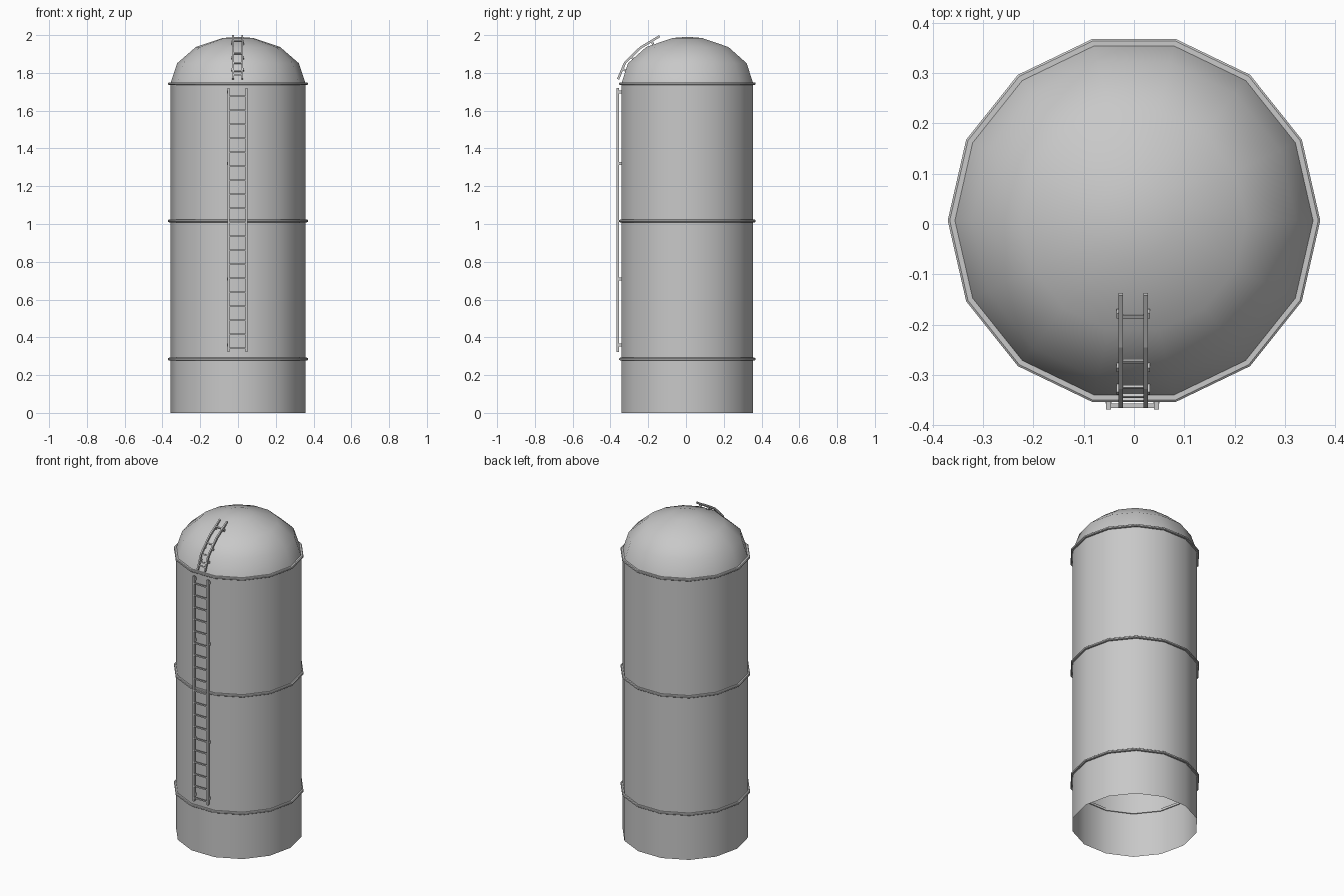
import bpy, bmesh, math
from mathutils import Vector

cube = bpy.data.objects.get("Cube")
if cube:
    bpy.data.objects.remove(cube, do_unlink=True)

SIDES = 14
RADIUS = 0.358
CENTRE_Y = 0.007
DOME_BASE = 1.743
DOME_HEIGHT = 0.248

steel = bpy.data.materials.new("grey steel")
steel.use_nodes = True
grey = (0.58, 0.58, 0.58, 1)
steel.diffuse_color = grey
steel.node_tree.nodes["Principled BSDF"].inputs["Base Color"].default_value = grey


def finish(name, bm, smooth=None):
    bmesh.ops.remove_doubles(bm, verts=bm.verts, dist=1e-5)
    mesh = bpy.data.meshes.new(name)
    bm.to_mesh(mesh)
    bm.free()
    mesh.materials.append(steel)
    obj = bpy.data.objects.new(name, mesh)
    bpy.context.collection.objects.link(obj)
    if smooth:
        bpy.ops.object.select_all(action="DESELECT")
        obj.select_set(True)
        bpy.context.view_layer.objects.active = obj
        bpy.ops.object.shade_smooth_by_angle(angle=math.radians(smooth))
    return obj


def lathe(name, profile, smooth, closed=False):
    """Spin an (r, z) profile around the silo axis."""
    bm = bmesh.new()
    verts = [bm.verts.new((r, CENTRE_Y, z)) for r, z in profile]
    edges = [bm.edges.new(pair) for pair in zip(verts, verts[1:])]
    if closed:
        edges.append(bm.edges.new((verts[-1], verts[0])))
    bmesh.ops.spin(bm, geom=verts + edges, cent=(0, CENTRE_Y, 0), axis=(0, 0, 1),
                   angle=math.tau, steps=SIDES)
    bmesh.ops.remove_doubles(bm, verts=bm.verts, dist=1e-5)
    bmesh.ops.recalc_face_normals(bm, faces=bm.faces)
    # Open shells must face away from the axis
    if not closed:
        face = next(iter(bm.faces))
        if face.normal.dot(face.calc_center_median() - Vector((0, CENTRE_Y, 1))) < 0:
            bmesh.ops.reverse_faces(bm, faces=bm.faces)
    return finish(name, bm, smooth)


def prism(bm, outline, x0, x1):
    """Extrude a (y, z) outline from x0 to x1."""
    a = [bm.verts.new((x0, y, z)) for y, z in outline]
    b = [bm.verts.new((x1, y, z)) for y, z in outline]
    faces = [bm.faces.new(a), bm.faces.new(b)]
    for i in range(len(a)):
        j = (i + 1) % len(a)
        faces.append(bm.faces.new((a[i], a[j], b[j], b[i])))
    bmesh.ops.recalc_face_normals(bm, faces=faces)


def bar(bm, x0, x1, y, z, dy, dz, tilt=0.0):
    """Box along x with its section tilted in the side plane."""
    c, s = math.cos(tilt), math.sin(tilt)
    corners = [(-dy, -dz), (dy, -dz), (dy, dz), (-dy, dz)]
    prism(bm, [(y + u * c - v * s, z + u * s + v * c) for u, v in corners], x0, x1)


# Open-bottomed wall and domed roof
lathe("silo_wall", [(RADIUS, 0), (RADIUS, DOME_BASE)], 30)
steps = [i * math.tau / SIDES for i in range(4)] + [math.pi / 2]
lathe("dome_roof", [(RADIUS * math.cos(t), DOME_BASE + DOME_HEIGHT * math.sin(t))
                    for t in steps], 60)

# Hoops around the wall
for name, z in (("lower", 0.285), ("middle", 1.016), ("upper", DOME_BASE)):
    lathe(name + "_hoop", [(0.352, z - 0.007), (0.366, z - 0.007), (0.37, z - 0.004),
                           (0.37, z + 0.004), (0.366, z + 0.007), (0.352, z + 0.007)],
          30, closed=True)

# Wall ladder
MID = -0.003
bm = bmesh.new()
for x in (MID - 0.048, MID + 0.048):
    bar(bm, x - 0.005, x + 0.005, -0.361, 1.022, 0.007, 0.699)
finish("wall_ladder_rails", bm)

bm = bmesh.new()
for i in range(19):
    bar(bm, MID - 0.046, MID + 0.046, -0.361, 0.343 + i * 0.0741, 0.004, 0.004)
finish("wall_ladder_rungs", bm)

bm = bmesh.new()
for z in (0.36, 0.71, 1.32, 1.7):
    for x in (MID - 0.048, MID + 0.048):
        bar(bm, x - 0.006, x + 0.006, -0.348, z, 0.009, 0.008)
finish("wall_ladder_brackets", bm)

# Dome ladder, following the curve of the roof
outer = [(-0.365, 1.769), (-0.328, 1.857), (-0.245, 1.938), (-0.142, 2.0)]
inner = [(-0.354, 1.764), (-0.318, 1.850), (-0.238, 1.928), (-0.137, 1.989)]
centre = [((a[0] + b[0]) / 2, (a[1] + b[1]) / 2) for a, b in zip(outer, inner)]
RAILS = (MID - 0.023, MID + 0.026)


def on_path(z):
    """Position and slope of the rail at height z."""
    for (y0, z0), (y1, z1) in zip(centre, centre[1:]):
        if z <= z1:
            break
    return y0 + (y1 - y0) * (z - z0) / (z1 - z0), math.atan2(z1 - z0, y1 - y0)


bm = bmesh.new()
for x in RAILS:
    prism(bm, outer + inner[::-1], x - 0.0045, x + 0.0045)
finish("dome_ladder_rails", bm)

bm = bmesh.new()
for z in (1.79, 1.81, 1.852, 1.902, 1.968):
    y, tilt = on_path(z)
    bar(bm, RAILS[0], RAILS[1], y, z, 0.004, 0.003, tilt)
finish("dome_ladder_rungs", bm)

bm = bmesh.new()
for z in (1.82, 1.885, 1.968):
    y, tilt = on_path(z)
    # Stand-offs reach from the rail in to the roof
    y, z = y + 0.01 * math.sin(tilt), z - 0.01 * math.cos(tilt)
    for x, side in zip(RAILS, (-1, 1)):
        ends = sorted((x - side * 0.004, x + side * 0.009))
        bar(bm, *ends, y, z, 0.006, 0.009, tilt)
finish("dome_ladder_brackets", bm)
